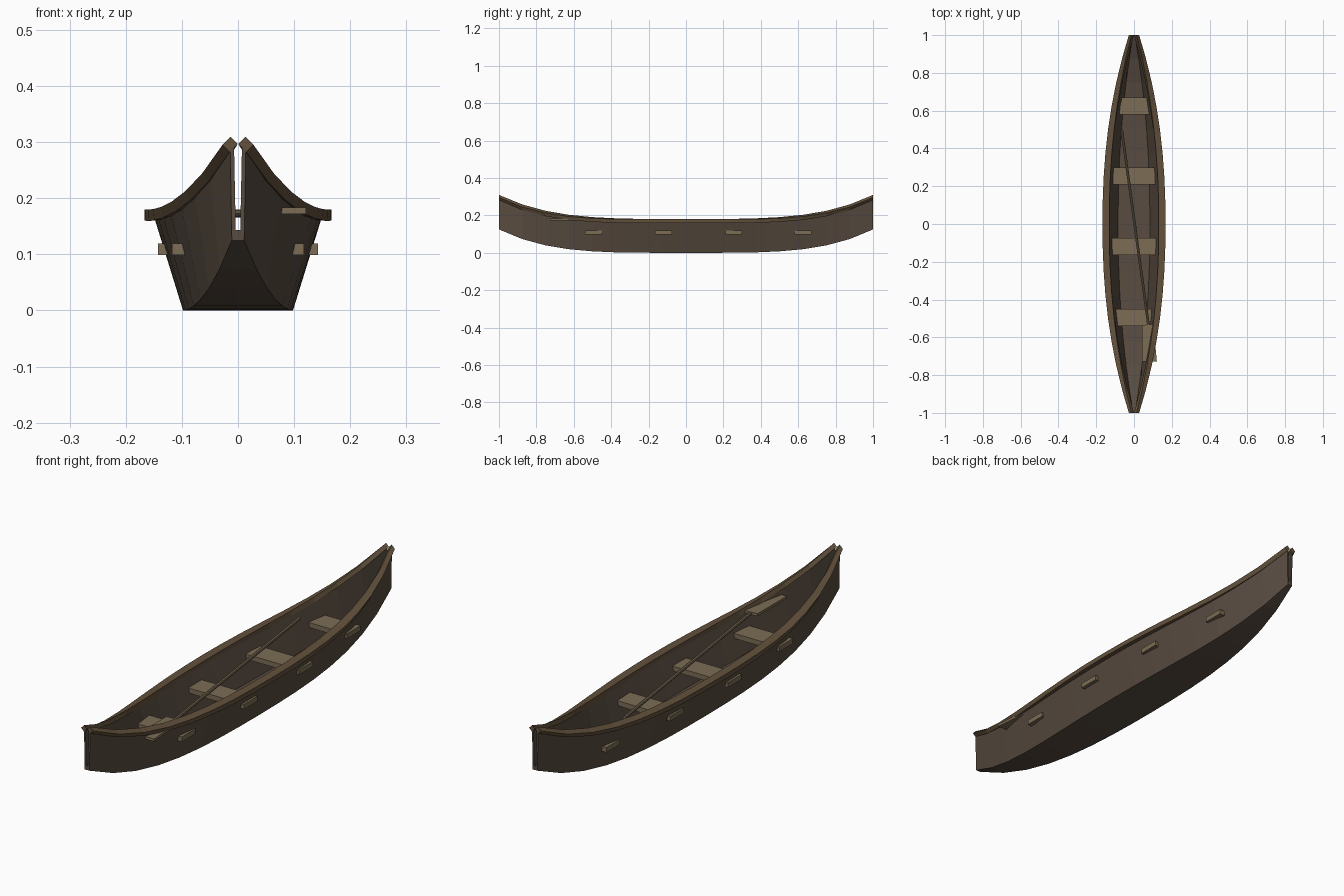
import bpy, bmesh, math
from mathutils import Vector, Matrix

if "Cube" in bpy.data.objects:
    bpy.data.objects.remove(bpy.data.objects["Cube"])


def material(name, rgb):
    m = bpy.data.materials.new(name)
    m.diffuse_color = (*rgb, 1)
    m.use_nodes = True
    m.node_tree.nodes["Principled BSDF"].inputs["Base Color"].default_value = m.diffuse_color
    return m


HULL = material("dark_wood", (0.10, 0.073, 0.053))
RAIL = material("rail_wood", (0.125, 0.083, 0.045))
SEAT = material("light_wood", (0.20, 0.15, 0.09))


def finish(name, bm, mat):
    bmesh.ops.recalc_face_normals(bm, faces=bm.faces)
    me = bpy.data.meshes.new(name)
    bm.to_mesh(me)
    bm.free()
    me.materials.append(mat)
    ob = bpy.data.objects.new(name, me)
    bpy.context.collection.objects.link(ob)
    return ob


def loft(name, rings, mat):
    bm = bmesh.new()
    vs = [[bm.verts.new(p) for p in r] for r in rings]
    n = len(rings[0])
    for a, b in zip(vs, vs[1:]):
        for i in range(n):
            j = (i + 1) % n
            bm.faces.new((a[i], a[j], b[j], b[i]))
    bm.faces.new(vs[0])
    bm.faces.new(vs[-1])
    return finish(name, bm, mat)


# Hull curves along the length
STATIONS = [-1 + i / 8 for i in range(17)]


def taper(y):
    return 1 - abs(y) ** 2.2


def rise(y):
    return abs(y) ** 4


def hull_ring(y):
    f, s = taper(y), rise(y)
    zb, zt = 0.125 * s, 0.168 + 0.122 * s
    top, bot = 0.014 + 0.136 * f, 0.011 + 0.087 * f
    wall = 0.007 + 0.011 * f
    outer = [(-top, zt), (-bot, zb), (bot, zb), (top, zt)]
    inner_bot = bot - wall + 0.004 * f
    inner = [(top - wall, zt), (inner_bot, zb + 0.018),
             (-inner_bot, zb + 0.018), (-top + wall, zt)]
    return [(x, y, z) for x, z in outer + inner]


loft("hull", [hull_ring(y) for y in STATIONS], HULL)


# Gunwale rails, rolling outward towards the ends
def rail_ring(y, side):
    f, s = taper(y), rise(y)
    cx, cz = 0.014 + 0.135 * f, 0.17 + 0.126 * s
    a = -math.radians(45) * abs(y) ** 2
    hw, hh = 0.010 + 0.008 * f, 0.009 + 0.001 * f
    pts = []
    for u, v in ((-hw, -hh), (hw, -hh), (hw, hh), (-hw, hh)):
        x = cx + u * math.cos(a) - v * math.sin(a)
        z = cz + u * math.sin(a) + v * math.cos(a)
        pts.append((side * x, y, z))
    return pts


for side, label in ((-1, "left"), (1, "right")):
    loft(label + "_rail", [rail_ring(y, side) for y in STATIONS], RAIL)

# Seats, with ends poking through the hull sides
for i, (y, half) in enumerate(((-0.495, 0.118), (-0.12, 0.143), (0.255, 0.137), (0.625, 0.10))):
    bm = bmesh.new()
    bmesh.ops.create_cube(bm, size=1, matrix=Matrix.Translation((0, y, 0.109))
                          @ Matrix.Diagonal((2 * half, 0.09, 0.021, 1)))
    finish(f"seat_{i + 1}", bm, SEAT)

# Paddle shaft
a, b = Vector((-0.065, 0.5, 0.171)), Vector((0.08, -0.56, 0.175))
bm = bmesh.new()
bmesh.ops.create_cone(bm, cap_ends=True, segments=8, radius1=0.007, radius2=0.007,
                      depth=(b - a).length,
                      matrix=Matrix.Translation((a + b) / 2)
                      @ (b - a).to_track_quat('Z', 'Y').to_matrix().to_4x4())
finish("paddle_shaft", bm, SEAT)

# Paddle blade
outline = [(0.042, -0.535), (0.102, -0.53), (0.121, -0.728), (0.042, -0.728)]
loft("paddle_blade", [[(x, y, z) for x, y in outline] for z in (0.172, 0.183)], SEAT)
